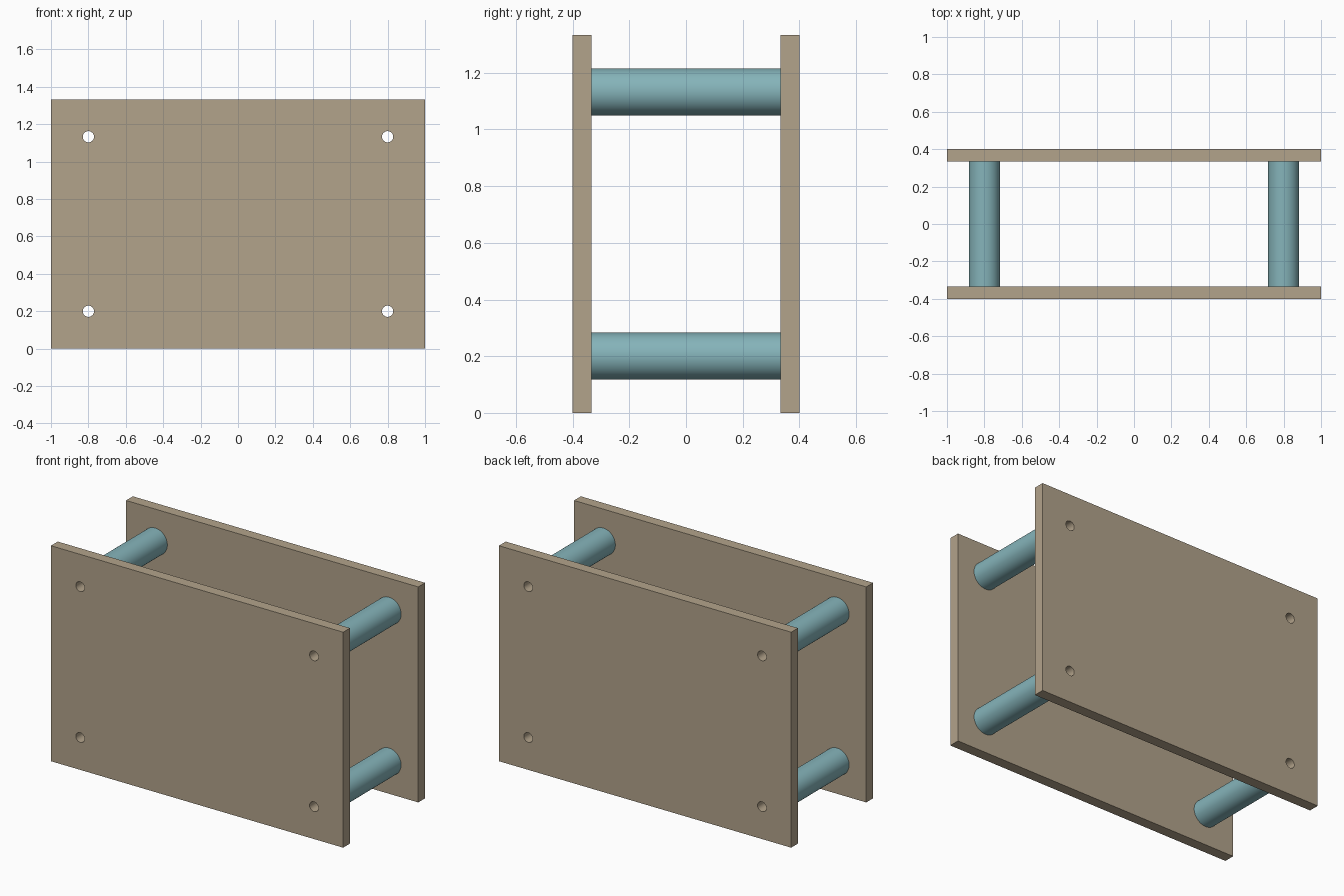
import bpy
import bmesh
from math import cos, sin, pi, radians

default = bpy.data.objects.get("Cube")
if default:
    bpy.data.objects.remove(default, do_unlink=True)

WIDTH, HEIGHT, DEPTH = 2.0, 1.333, 0.8
THICK = 0.0667
TUBE_R, BORE_R = 0.083, 0.03
POST_X = 0.8
POST_Z = {"lower": 0.2, "upper": HEIGHT - 0.2}


def make_material(name, rgb):
    mat = bpy.data.materials.new(name)
    mat.use_nodes = True
    color = (*rgb, 1.0)
    mat.diffuse_color = color
    mat.node_tree.nodes["Principled BSDF"].inputs["Base Color"].default_value = color
    return mat


def circle(cx, cz, radius, sides=48):
    return [(cx + radius * cos(2 * pi * i / sides),
             cz + radius * sin(2 * pi * i / sides)) for i in range(sides)]


def extrude_outline(name, loops, length, y, mat):
    """Fill an outline (later loops are holes) and extrude it along y."""
    curve = bpy.data.curves.new(name, "CURVE")
    curve.dimensions = "2D"
    curve.fill_mode = "BOTH"
    curve.extrude = length / 2
    for loop in loops:
        spline = curve.splines.new("POLY")
        spline.points.add(len(loop) - 1)
        for point, (px, pz) in zip(spline.points, loop):
            point.co = (px, pz, 0, 1)
        spline.use_cyclic_u = True
    obj = bpy.data.objects.new(name, curve)
    bpy.context.collection.objects.link(obj)
    obj.rotation_euler.x = radians(90)
    obj.location.y = y

    # Turn into a clean, welded mesh
    bpy.ops.object.select_all(action="DESELECT")
    obj.select_set(True)
    bpy.context.view_layer.objects.active = obj
    bpy.ops.object.convert(target="MESH")
    obj = bpy.context.object
    bm = bmesh.new()
    bm.from_mesh(obj.data)
    bmesh.ops.remove_doubles(bm, verts=bm.verts, dist=0.0001)
    bmesh.ops.recalc_face_normals(bm, faces=bm.faces)
    bm.to_mesh(obj.data)
    bm.free()
    obj.data.materials.clear()
    obj.data.materials.append(mat)
    bpy.ops.object.shade_smooth_by_angle(angle=radians(30))
    return obj


tan = make_material("tan board", (0.448, 0.366, 0.258))
teal = make_material("teal tube", (0.235, 0.455, 0.49))

# Two drilled plates
w = WIDTH / 2
rectangle = [(-w, 0), (w, 0), (w, HEIGHT), (-w, HEIGHT)]
holes = [circle(sx * POST_X, z, BORE_R) for sx in (-1, 1) for z in POST_Z.values()]
for side, sy in (("front", -1), ("back", 1)):
    extrude_outline(side + "_plate", [rectangle] + holes, THICK,
                    sy * (DEPTH - THICK) / 2, tan)

# Four hollow spacer tubes between the plates
for side, sx in (("left", 1), ("right", -1)):
    for level, z in POST_Z.items():
        rings = [circle(sx * POST_X, z, r) for r in (TUBE_R, BORE_R)]
        extrude_outline(f"{level}_{side}_spacer", rings, DEPTH - 2 * THICK, 0, teal)
